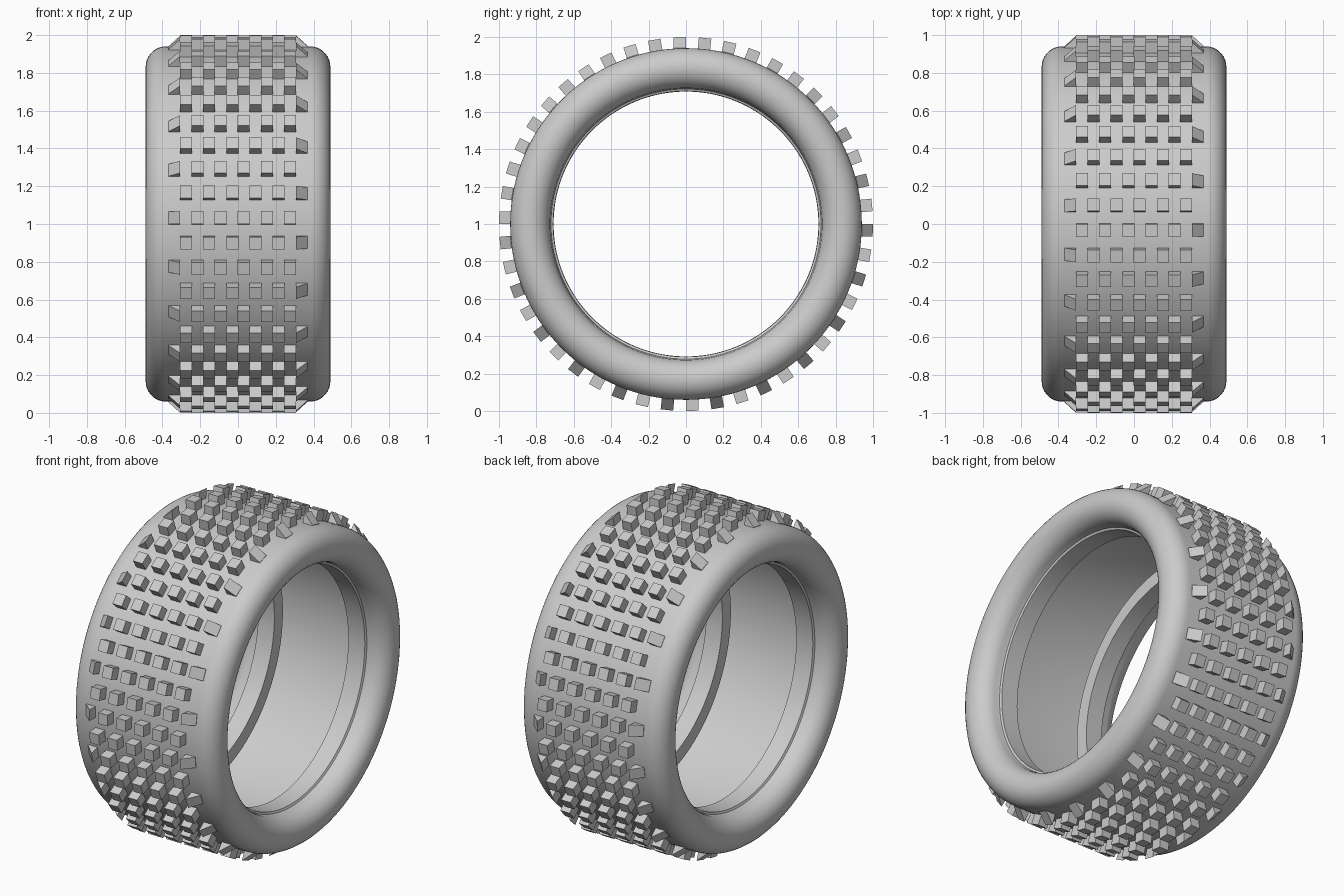
import bpy, bmesh, math
from mathutils import Matrix, Vector

if "Cube" in bpy.data.objects:
    bpy.data.objects.remove(bpy.data.objects["Cube"])

rubber = bpy.data.materials.new("grey rubber")
rubber.use_nodes = True
GREY = (0.6, 0.6, 0.6, 1)
rubber.diffuse_color = GREY
rubber.node_tree.nodes["Principled BSDF"].inputs["Base Color"].default_value = GREY

ROWS = 46                      # knob rows around the tyre
STEP = 2 * math.pi / ROWS
CENTRE = Vector((0, 0, 1))
WIDTH, LENGTH = 0.063, 0.067   # knob size across and along the tread
PITCH = 0.1225                 # spacing across the tread
CROWN, TIP = 0.94, 0.9995      # tread surface and knob top radii


def make_object(name, bm):
    bmesh.ops.recalc_face_normals(bm, faces=bm.faces)
    mesh = bpy.data.meshes.new(name)
    bm.to_mesh(mesh)
    bm.free()
    mesh.materials.append(rubber)
    obj = bpy.data.objects.new(name, mesh)
    obj.location = CENTRE
    bpy.context.collection.objects.link(obj)
    return obj


def shoulder_arc(radius, steps):
    # Half circle from the tread round the sidewall to the bead
    angles = [math.pi * (0.5 - i / steps) for i in range(steps + 1)]
    return [(0.382 + radius * math.cos(a), 0.833 + radius * math.sin(a))
            for a in angles]


def tyre_carcass():
    # Half section: rounded sidewall, bead lip, then the hollow inside
    half = shoulder_arc(0.107, 18)
    half += [(0.366, 0.722), (0.36, 0.71), (0.25, 0.708), (0.25, 0.79)]
    half += reversed(shoulder_arc(0.043, 10))
    section = half + [(-x, r) for x, r in reversed(half)]
    bm = bmesh.new()
    verts = [bm.verts.new((x, 0, r)) for x, r in section]
    edges = [bm.edges.new((v, verts[i - 1])) for i, v in enumerate(verts)]
    bmesh.ops.spin(bm, geom=verts + edges, cent=(0, 0, 0), axis=(1, 0, 0),
                   angle=2 * math.pi, steps=144, use_merge=True)
    bmesh.ops.remove_doubles(bm, verts=bm.verts, dist=0.0001)
    return make_object("tyre_carcass", bm)


def add_block(bm, x, turn, side=0):
    # A cube knob; a shoulder knob has its outer top edge dropped to the tread
    block = bmesh.ops.create_cube(bm, size=1)["verts"]
    for v in block:
        top = v.co.z > 0
        outer = side and v.co.x * side > 0
        v.co.x = x + v.co.x * WIDTH
        v.co.y *= LENGTH
        v.co.z = CROWN - 0.01 if not top else (CROWN + 0.002 if outer else TIP)
    bmesh.ops.transform(bm, matrix=turn, verts=block)


def tread():
    knobs, shoulders = bmesh.new(), bmesh.new()
    for row in range(ROWS):
        side = 1 if row % 2 == 0 else -1
        angle = (row - 0.25) * STEP        # measured from the rear, upwards
        turn = Matrix.Rotation(angle - math.pi / 2, 4, "X")
        for k in range(5):
            add_block(knobs, side * (-0.275 + PITCH * k), turn)
        add_block(shoulders, side * (-0.275 + PITCH * 5), turn, side)
    make_object("tread_knobs", knobs)
    make_object("shoulder_knobs", shoulders)


carcass = tyre_carcass()
tread()

# Smooth carcass with crisp bead edges
bpy.ops.object.select_all(action="DESELECT")
carcass.select_set(True)
bpy.context.view_layer.objects.active = carcass
bpy.ops.object.shade_smooth_by_angle(angle=math.radians(35))
